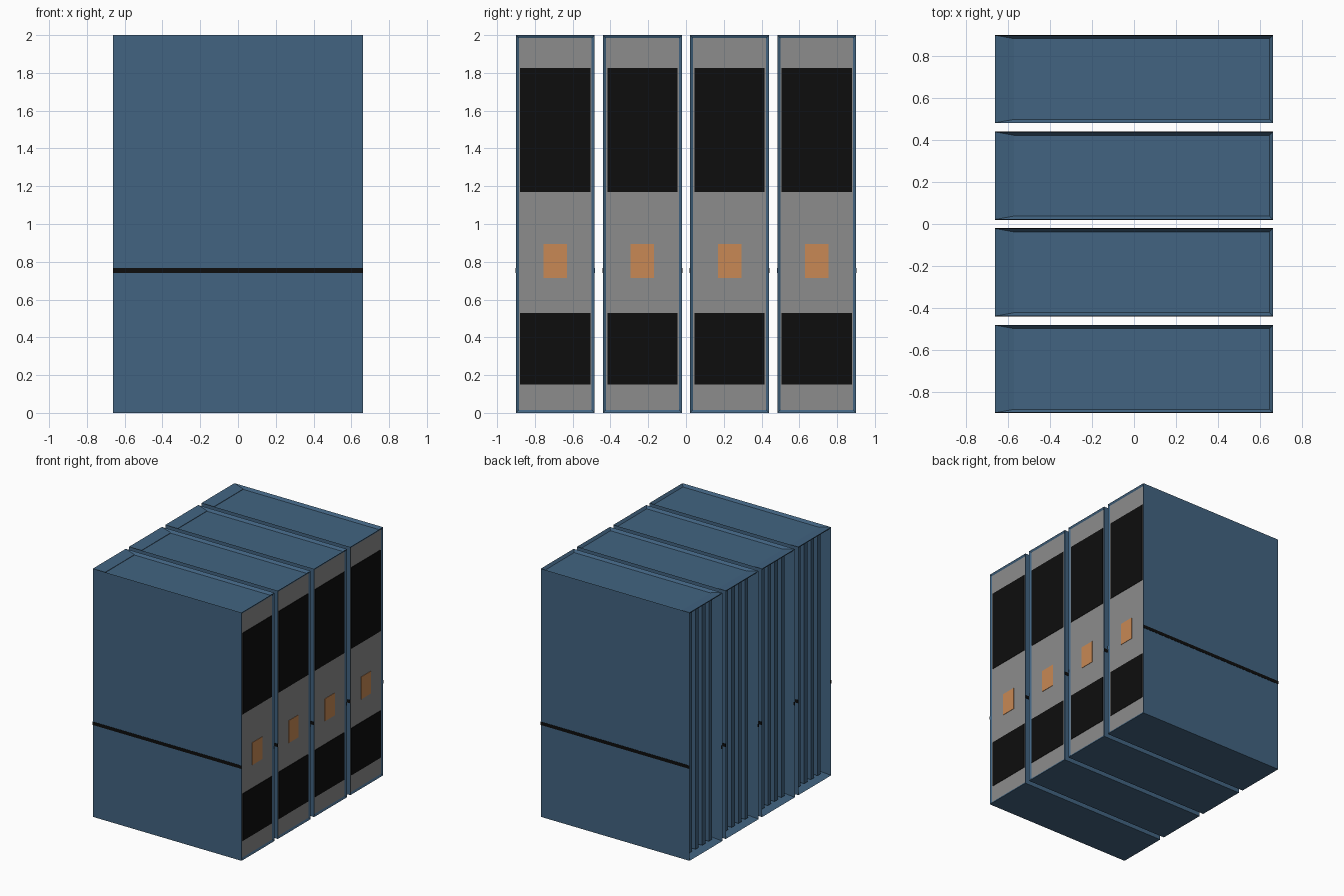
import bpy
import bmesh
from mathutils import Vector

old = bpy.data.objects.get("Cube")
if old:
    bpy.data.objects.remove(old)


def material(name, rgb):
    m = bpy.data.materials.new(name)
    m.use_nodes = True
    m.diffuse_color = (*rgb, 1)
    m.node_tree.nodes["Principled BSDF"].inputs["Base Color"].default_value = (*rgb, 1)
    return m


blue = material("slate_blue", (0.054, 0.127, 0.22))
grey = material("label_grey", (0.262, 0.262, 0.262))
black = material("black", (0.004, 0.004, 0.004))
orange = material("orange", (0.58, 0.25, 0.09))

LENGTH, WIDTH, HEIGHT, PITCH = 1.326, 0.418, 2.0, 0.4615
RIM = 0.023
END = LENGTH / 2
LABEL_DEPTH, TOP_DEPTH, OPEN_DEPTH = 0.008, 0.02, 0.09


def finish(bm, name, *mats):
    mesh = bpy.data.meshes.new(name)
    bm.to_mesh(mesh)
    bm.free()
    for m in mats:
        mesh.materials.append(m)
    obj = bpy.data.objects.new(name, mesh)
    bpy.context.collection.objects.link(obj)
    return obj


def box_mesh(lo, hi):
    bm = bmesh.new()
    lo, hi = Vector(lo), Vector(hi)
    bmesh.ops.create_cube(bm, size=1)
    bmesh.ops.scale(bm, vec=hi - lo, verts=bm.verts)
    bmesh.ops.translate(bm, vec=(lo + hi) / 2, verts=bm.verts)
    return bm


def box(name, lo, hi, mat):
    return finish(box_mesh(lo, hi), name, mat)


def recess(bm, direction, depth):
    """Sink the panel of one side behind a rim."""
    bm.normal_update()
    face = max(bm.faces, key=lambda f: f.normal.dot(direction) * f.calc_area()
               if f.normal.dot(direction) > 0.9 else 0)
    bmesh.ops.inset_individual(bm, faces=[face], thickness=RIM)
    bmesh.ops.translate(bm, vec=-depth * direction, verts=face.verts)
    return face


def build_case(n, y):
    y0, y1 = y - WIDTH / 2, y + WIDTH / 2

    # Shell: sunken top, label panel on the spine, deep recess at the open end
    bm = box_mesh((-END, y0, 0), (END, y1, HEIGHT))
    recess(bm, Vector((0, 0, 1)), TOP_DEPTH)
    recess(bm, Vector((1, 0, 0)), LABEL_DEPTH).material_index = 1
    recess(bm, Vector((-1, 0, 0)), OPEN_DEPTH)
    finish(bm, f"case_{n}", blue, grey)

    # Spine label bands and square
    x = END - LABEL_DEPTH
    half = WIDTH / 2 - RIM
    for part, z0, z1, w, mat in (("upper_band", 1.17, 1.825, half, black),
                                 ("lower_band", 0.15, 0.53, half, black),
                                 ("label_square", 0.715, 0.895, 0.062, orange)):
        box(f"{part}_{n}", (x - 0.002, y - w, z0), (x + 0.003, y + w, z1), mat)

    # Thin stripe along both broad sides
    for side, ys in (("front", y0), ("back", y1)):
        box(f"{side}_stripe_{n}", (-END, ys - 0.002, 0.741),
            (END, ys + 0.002, 0.767), black)

    # Upright ribs inside the open end
    back = -END + OPEN_DEPTH
    for i in range(4):
        yc = y + (i - 1.5) * 0.085
        box(f"rib_{n}_{i + 1}", (back - 0.04, yc - 0.02, RIM),
            (back + 0.01, yc + 0.02, HEIGHT - RIM), blue)


for n in range(4):
    build_case(n + 1, (n - 1.5) * PITCH)
